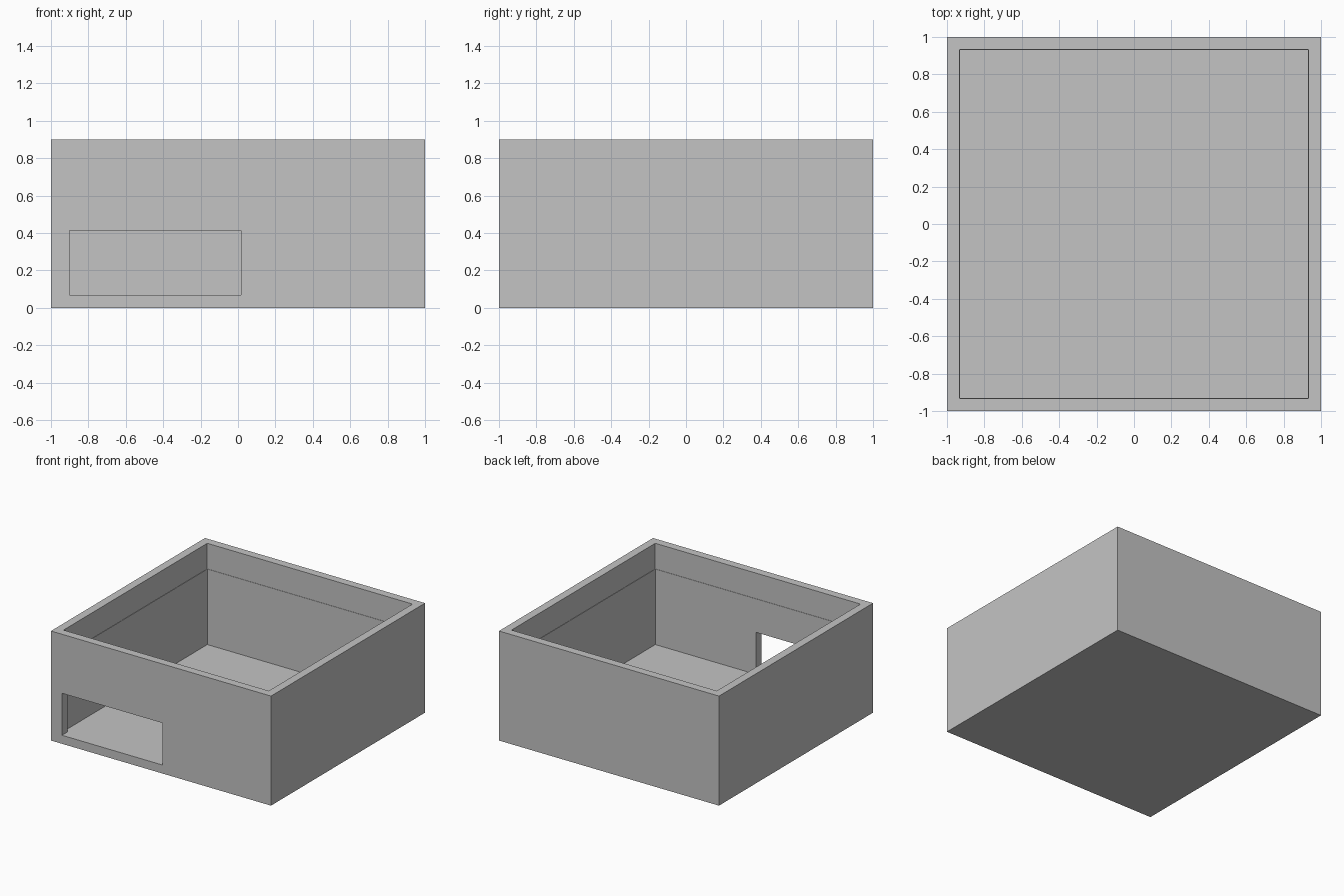
import bpy

cube = bpy.data.objects.get("Cube")
if cube:
    bpy.data.objects.remove(cube, do_unlink=True)

# Single grey plastic
GREY = (0.55, 0.55, 0.55, 1.0)
grey = bpy.data.materials.new("plain grey")
grey.use_nodes = True
grey.diffuse_color = GREY
grey.node_tree.nodes["Principled BSDF"].inputs["Base Color"].default_value = GREY


def box(name, low, high):
    """Axis-aligned box between two corners."""
    centre = [(a + b) / 2 for a, b in zip(low, high)]
    bpy.ops.mesh.primitive_cube_add(size=1, location=centre)
    obj = bpy.context.object
    obj.name = name
    obj.scale = [b - a for a, b in zip(low, high)]
    bpy.ops.object.transform_apply(location=True, rotation=False, scale=True)
    obj.data.materials.append(grey)
    return obj


def cut(target, cutter):
    """Subtract the cutter with a live boolean and hide it."""
    mod = target.modifiers.new(cutter.name, 'BOOLEAN')
    mod.operation = 'DIFFERENCE'
    mod.solver = 'EXACT'
    mod.object = cutter
    cutter.hide_render = True
    cutter.hide_viewport = True
    cutter.display_type = 'WIRE'


HEIGHT, FLOOR, SEAM = 0.9, 0.07, 0.69
INNER, RECESS = 0.93, 0.933

# Open-topped case
case = box("open_case", (-1, -1, 0), (1, 1, HEIGHT))

# Main cavity, then the very slightly wider lid recess above it
cut(case, box("cavity_cutter", (-INNER, -INNER, FLOOR), (INNER, INNER, HEIGHT + 0.1)))
cut(case, box("lid_recess_cutter", (-RECESS, -RECESS, SEAM), (RECESS, RECESS, HEIGHT + 0.2)))

# Front slot, level with the floor
cut(case, box("front_slot_cutter", (-0.9, -1.1, FLOOR), (0.015, -0.8, 0.415)))
